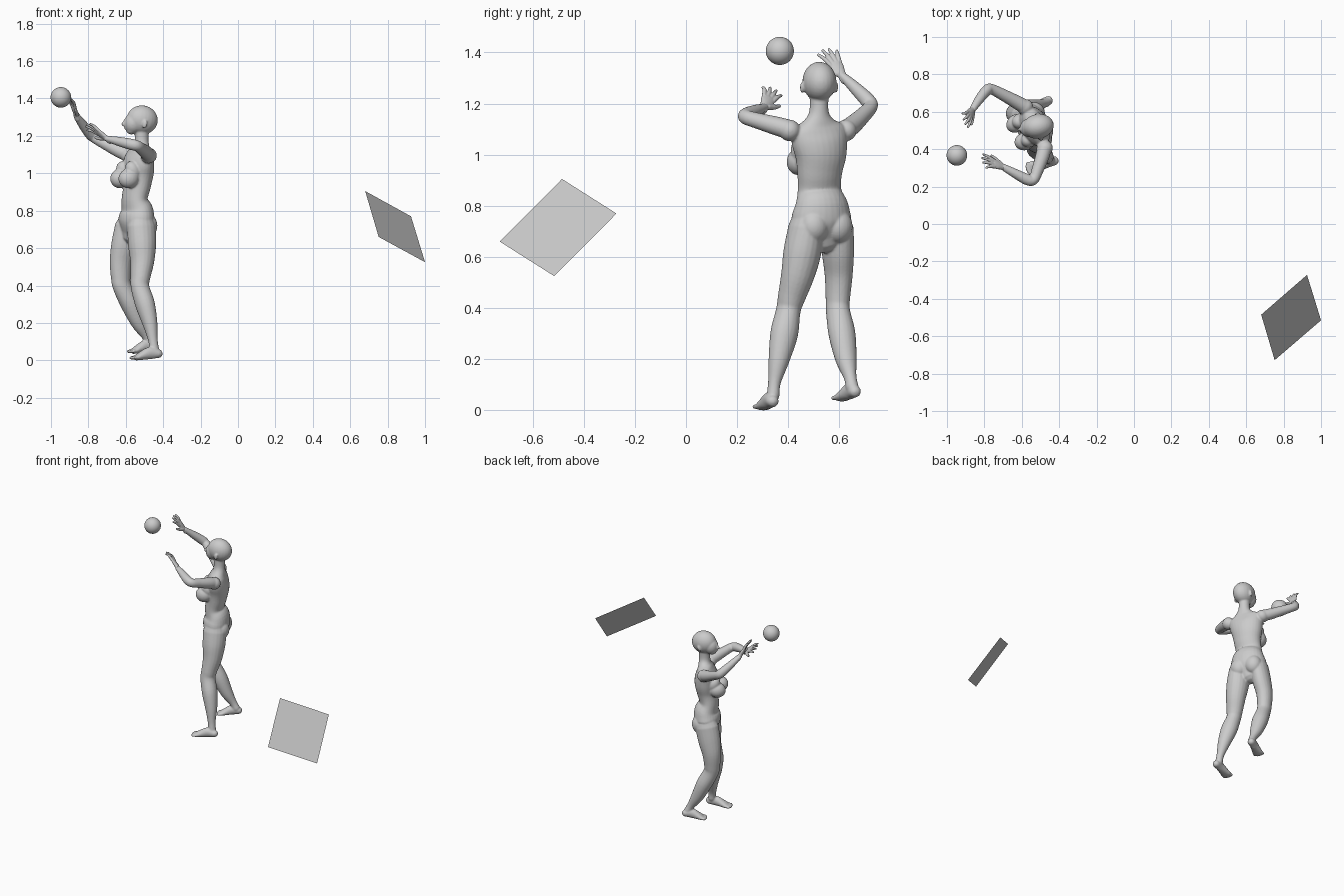
import bpy, bmesh
from math import sin, cos, pi, radians
from mathutils import Vector, Matrix

FACE = Vector((-0.9, -0.43, 0)).normalized()   # way the chest faces
LEFT = Vector((0.43, -0.9, 0)).normalized()    # the figure's left
UP = Vector((0, 0, 1))


def spline(pts, n=5):
    """Catmull-Rom through rows of numbers."""
    p = [pts[0]] + list(pts) + [pts[-1]]
    out = []
    for i in range(1, len(p) - 2):
        for k in range(n):
            t = k / n
            out.append([0.5 * (2 * b + (c - a) * t + (2 * a - 5 * b + 4 * c - d) * t * t
                               + (3 * b - a - 3 * c + d) * t ** 3)
                        for a, b, c, d in zip(p[i - 1], p[i], p[i + 1], p[i + 2])])
    return out + [list(pts[-1])]


def tube(bm, rows, ref, n=20):
    """Round-ended limb; rows are x, y, z, radius along ref, radius across."""
    rows = spline(rows)
    cs = [Vector(r[:3]) for r in rows]
    rings = []

    def ring(c, t, a, b):
        f = (ref - t * ref.dot(t)).normalized()
        s = t.cross(f)
        rings.append([bm.verts.new(c + f * a * cos(2 * pi * i / n) + s * b * sin(2 * pi * i / n))
                      for i in range(n)])

    t0, t1 = (cs[1] - cs[0]).normalized(), (cs[-1] - cs[-2]).normalized()
    a, b = rows[0][3:]
    for q in (80, 55, 30):
        q = radians(q)
        ring(cs[0] - t0 * min(a, b) * sin(q), t0, a * cos(q), b * cos(q))
    for i, r in enumerate(rows):
        t = (cs[min(i + 1, len(cs) - 1)] - cs[max(i - 1, 0)]).normalized()
        ring(cs[i], t, r[3], r[4])
    a, b = rows[-1][3:]
    for q in (30, 55, 80):
        q = radians(q)
        ring(cs[-1] + t1 * min(a, b) * sin(q), t1, a * cos(q), b * cos(q))
    for u, v in zip(rings, rings[1:]):
        for i in range(n):
            bm.faces.new((u[i], u[(i + 1) % n], v[(i + 1) % n], v[i]))
    bm.faces.new(rings[0][::-1])
    bm.faces.new(rings[-1])


def blob(bm, c, r, yaw=205, pitch=0):
    """Ellipsoid; radii are forward, sideways, up."""
    m = (Matrix.Translation(c) @ Matrix.Rotation(radians(yaw), 4, 'Z')
         @ Matrix.Rotation(radians(-pitch), 4, 'Y') @ Matrix.Diagonal((*r, 1)))
    bmesh.ops.create_uvsphere(bm, u_segments=24, v_segments=16, radius=1, matrix=m)


def finish(bm, name, voxel=None, smooth=0):
    bmesh.ops.recalc_face_normals(bm, faces=bm.faces)
    me = bpy.data.meshes.new(name)
    bm.to_mesh(me)
    bm.free()
    me.polygons.foreach_set("use_smooth", [True] * len(me.polygons))
    ob = bpy.data.objects.new(name, me)
    bpy.context.collection.objects.link(ob)
    if voxel:
        rm = ob.modifiers.new("fuse", 'REMESH')
        rm.mode, rm.voxel_size, rm.use_smooth_shade = 'VOXEL', voxel, True
        sm = ob.modifiers.new("soften", 'SMOOTH')
        sm.factor, sm.iterations = 0.5, smooth
    return ob


body = bmesh.new()

# Torso and neck
tube(body, [(-.555, .540, .68, .065, .085), (-.545, .530, .74, .088, .122),
            (-.540, .530, .80, .082, .110), (-.553, .522, .86, .064, .090),
            (-.540, .523, .93, .068, .092), (-.533, .527, 1.00, .076, .106),
            (-.530, .522, 1.06, .072, .116), (-.523, .520, 1.105, .054, .110),
            (-.517, .520, 1.135, .042, .062), (-.515, .520, 1.17, .037, .038),
            (-.515, .521, 1.24, .038, .037)], FACE, 28)
for side in (1, -1):
    # Buttocks, breasts, shoulder caps
    hip = Vector((-.545, .53, .72)) - FACE * .040 + LEFT * .052 * side
    blob(body, hip, (.055, .058, .066))
    bust = Vector((-.533, .525, .972)) + FACE * .082 + LEFT * .054 * side
    blob(body, bust, (.056, .047, .052), 205 - 12 * side, -8)
    blob(body, bust + UP * .04 - FACE * .025, (.042, .042, .055), 205, -25)
    blob(body, Vector((-.530, .515, 1.095)) + LEFT * .122 * side, (.044, .042, .042))

# Head: skull, face, jaw, nose, lips, ears
HY = 190
blob(body, (-.512, .522, 1.286), (.084, .066, .077), HY, 10)
blob(body, (-.558, .514, 1.268), (.052, .050, .058), HY, 15)
blob(body, (-.572, .511, 1.232), (.028, .030, .024), HY, 15)
blob(body, (-.609, .505, 1.262), (.016, .009, .012), HY, 20)
blob(body, (-.604, .506, 1.276), (.010, .008, .020), HY, 25)
blob(body, (-.597, .507, 1.241), (.011, .017, .009), HY, 15)
for s in (1, -1):
    blob(body, (-.508 - .010 * s, .520 + .066 * s, 1.262), (.013, .008, .022), HY + 20 * s, 15)

# Left leg and right leg
legs = {
    "left": [(-.515, .468, .715, .078, .066), (-.513, .455, .62, .076, .074),
             (-.512, .437, .53, .064, .066), (-.522, .412, .44, .052, .054),
             (-.523, .400, .39, .050, .048), (-.497, .384, .30, .052, .055),
             (-.471, .364, .20, .040, .042), (-.455, .346, .11, .026, .025),
             (-.448, .341, .06, .026, .025)],
    "right": [(-.583, .592, .715, .078, .060), (-.605, .594, .62, .075, .060),
              (-.625, .597, .53, .063, .053), (-.627, .594, .44, .053, .047),
              (-.618, .594, .39, .051, .046), (-.575, .610, .30, .052, .053),
              (-.530, .626, .20, .041, .042), (-.490, .642, .13, .026, .025),
              (-.470, .650, .09, .026, .025)]}
for rows in legs.values():
    tube(body, rows, FACE)


def foot(heel, toe):
    h, t = Vector(heel), Vector(toe)
    side = (t - h).cross(UP).normalized()
    specs = ((0, .024, .025, .006), (.3, .033, .026, .014), (.6, .024, .031, .006),
             (.8, .016, .036, -.001))
    tube(body, [(*(h.lerp(t, k) + UP * lift), a, b) for k, a, b, lift in specs], UP)
    for i in range(5):
        o = side * (i - 2) * .014
        back = .004 * (i - 2) ** 2 * .5
        p, q = h.lerp(t, .72) + o * .8, t + o + (h - t).normalized() * back
        r = .010
        tube(body, [(*p, r, r), (*q, r * .9, r)], UP, 10)


foot((-.427, .338, .030), (-.570, .293, .013))
foot((-.458, .660, .068), (-.580, .597, .047))

# Arms
arms = {
    "left": [(-.478, .405, 1.098, .038, .038), (-.492, .355, 1.112, .037, .037),
             (-.515, .290, 1.130, .032, .032), (-.538, .236, 1.146, .029, .028),
             (-.572, .238, 1.155, .030, .030), (-.635, .270, 1.170, .025, .025),
             (-.700, .305, 1.185, .016, .018)],
    "right": [(-.580, .625, 1.098, .038, .038), (-.625, .650, 1.115, .037, .037),
              (-.695, .688, 1.150, .032, .032), (-.765, .722, 1.188, .028, .028),
              (-.790, .712, 1.210, .030, .029), (-.828, .665, 1.258, .025, .025),
              (-.863, .612, 1.308, .016, .018)]}
for rows in arms.values():
    tube(body, rows, UP)
finish(body, "body", .005, 4)


def hand(name, wrist, tip, thumb_side):
    """Palm, four spread fingers and a thumb."""
    bm = bmesh.new()
    w, e = Vector(wrist), Vector(tip)
    d = (e - w).normalized()
    length = (e - w).length
    s = Vector(thumb_side)
    s = (s - d * s.dot(d)).normalized()
    n = d.cross(s)
    if n.x > 0:
        n = -n
    tube(bm, [(*(w - d * .02), .016, .018), (*(w + d * .01), .013, .019),
              (*(w + d * length * .28), .012, .027), (*(w + d * length * .45), .010, .029)], n, 16)
    for k, reach in ((1.5, .93), (.5, 1), (-.5, .96), (-1.5, .82)):
        a = w + d * length * .45 + s * k * .014
        b = w + d * length * (.45 + .30 * reach) + s * k * .020
        c = w + d * length * reach + s * k * .026 + n * .008
        tube(bm, [(*a, .009, .009), (*b, .008, .008), (*c, .006, .006)], n, 10)
    a = w + d * length * .12 + s * .014
    b = w + d * length * .30 + s * .036 + n * .006
    c = w + d * length * .50 + s * .052 + n * .010
    tube(bm, [(*a, .012, .012), (*b, .010, .010), (*c, .007, .007)], n, 10)
    finish(bm, name, .003, 2)


hand("left_hand", (-.700, .305, 1.185), (-.806, .345, 1.262), (-.25, .9, -.35))
hand("right_hand", (-.863, .612, 1.308), (-.900, .548, 1.415), (.35, -.85, -.2))

# Ball in the air
bm = bmesh.new()
bmesh.ops.create_uvsphere(bm, u_segments=32, v_segments=16, radius=.055,
                          matrix=Matrix.Translation((-.947, .367, 1.406)))
finish(bm, "ball")

# Tilted flat panel
bm = bmesh.new()
bm.faces.new([bm.verts.new(p) for p in ((.68, -.485, .905), (.925, -.272, .77),
                                        (1, -.515, .525), (.752, -.728, .66))])
finish(bm, "panel")
